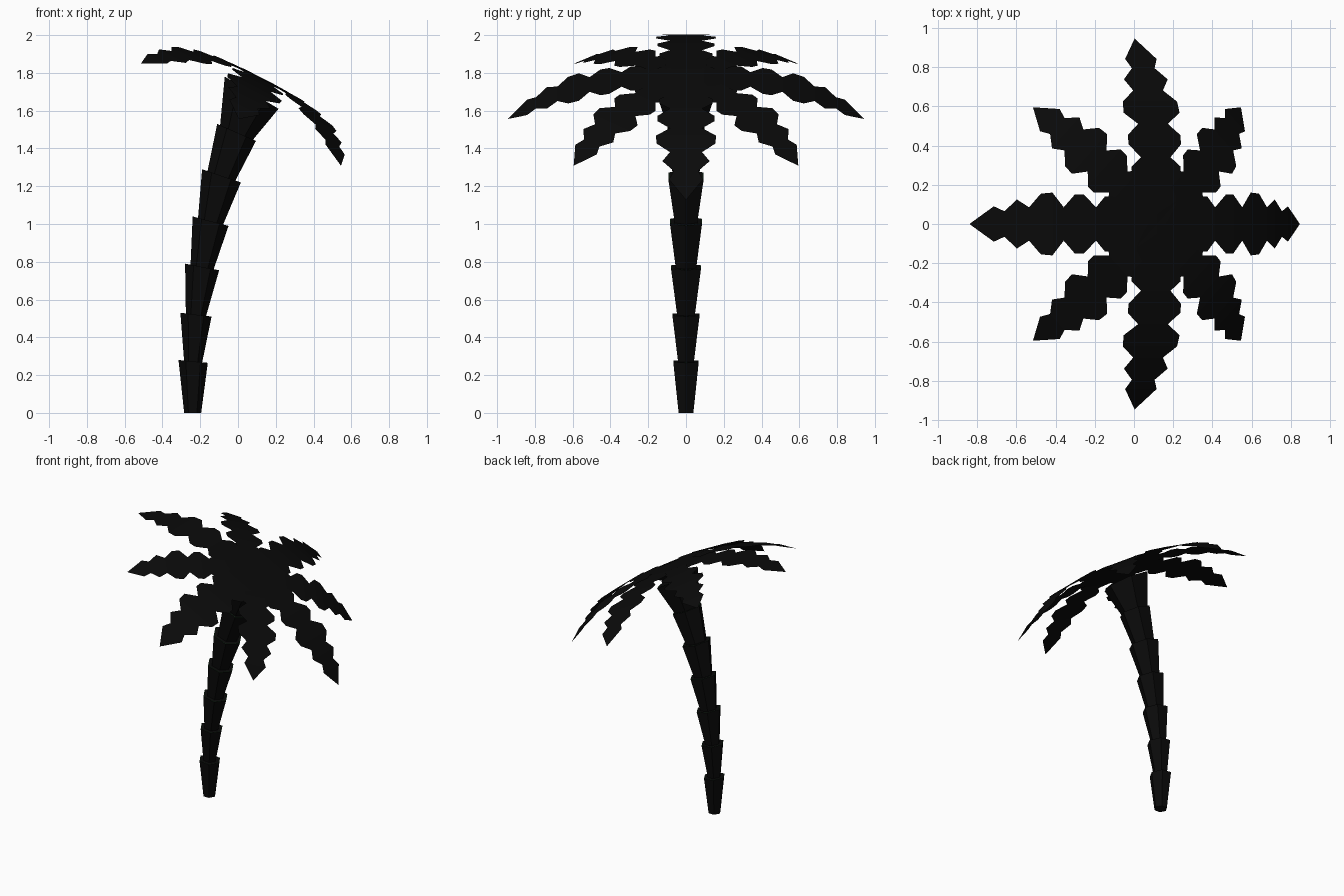
import bpy, bmesh, math
from mathutils import Vector

if "Cube" in bpy.data.objects:
    bpy.data.objects.remove(bpy.data.objects["Cube"])


def material(name, rgb):
    m = bpy.data.materials.new(name)
    m.diffuse_color = (*rgb, 1)
    m.use_nodes = True
    m.node_tree.nodes["Principled BSDF"].inputs["Base Color"].default_value = m.diffuse_color
    return m


BLACK = material("near_black", (0.003, 0.003, 0.003))
GREEN = material("dark_green", (0.006, 0.025, 0.008))


def finish(bm, name):
    me = bpy.data.meshes.new(name)
    bm.to_mesh(me)
    bm.free()
    me.materials.append(BLACK)
    me.materials.append(GREEN)
    ob = bpy.data.objects.new(name, me)
    bpy.context.collection.objects.link(ob)
    return ob


# Trunk: stacked flared hexagonal cups; each rim is its left and right (x, z) point
rims = [((-0.285, 0), (-0.195, 0)),
        ((-0.315, 0.28), (-0.16, 0.265)),
        ((-0.305, 0.53), (-0.14, 0.51)),
        ((-0.28, 0.79), (-0.10, 0.755)),
        ((-0.24, 1.04), (-0.05, 0.99)),
        ((-0.19, 1.29), (0.015, 1.22)),
        ((-0.11, 1.53), (0.095, 1.44)),
        ((-0.07, 1.78), (0.215, 1.61))]
taper = [1, 0.62, 0.65, 0.68, 0.7, 0.72, 0.85]


def ring(bm, rim, k):
    (lx, lz), (rx, rz) = rim
    c = Vector(((lx + rx) / 2, 0, (lz + rz) / 2))
    h = Vector(((rx - lx) / 2, 0, (rz - lz) / 2))
    side = Vector((0, h.length, 0))
    return [bm.verts.new(c + k * (math.cos(i * math.pi / 3) * h + math.sin(i * math.pi / 3) * side))
            for i in range(6)]


for n in range(7):
    bm = bmesh.new()
    loops = [ring(bm, rims[n], taper[n]), ring(bm, rims[n + 1], 1), ring(bm, rims[n + 1], 0.94)]
    for j in range(2):
        for i in range(6):
            k = (i + 1) % 6
            f = bm.faces.new((loops[j][i], loops[j][k], loops[j + 1][k], loops[j + 1][i]))
            f.material_index = j  # green lip on each rim
    bm.faces.new(loops[0][::-1])
    bm.faces.new(loops[2])
    finish(bm, f"trunk_segment_{n + 1}")

# Fronds: drooping serrated strips around a tilted crown
TILT = math.radians(27)
CROWN = Vector((0.11, 0, 1.765))
U = Vector((math.cos(TILT), 0, -math.sin(TILT)))
V = Vector((0, 1, 0))
N = Vector((math.sin(TILT), 0, math.cos(TILT)))
# (fraction along the frond, half width)
outline = [(0.0, 0.05), (0.10, 0.11), (0.15, 0.11), (0.20, 0.08), (0.26, 0.14), (0.31, 0.14),
           (0.36, 0.085), (0.43, 0.15), (0.48, 0.15), (0.54, 0.085), (0.60, 0.16), (0.66, 0.155),
           (0.72, 0.085), (0.78, 0.125), (0.84, 0.065), (0.89, 0.09)]


def frond(name, angle, size):
    bm = bmesh.new()
    out = math.cos(angle) * U + math.sin(angle) * V
    across = -math.sin(angle) * U + math.cos(angle) * V

    def mid(s):
        return CROWN + size * (0.945 * s * out + (0.015 - 0.25 * s ** 2.8) * N)

    rows = [[bm.verts.new(mid(s) + across * w * size * d) for d in (-1, 0, 1)] for s, w in outline]
    for a, b in zip(rows, rows[1:]):
        for i in range(2):
            bm.faces.new((a[i], b[i], b[i + 1], a[i + 1]))
    tip = bm.verts.new(mid(1))
    for i in range(2):
        bm.faces.new((rows[-1][i], tip, rows[-1][i + 1]))
    finish(bm, name)


for i in range(8):
    frond(f"frond_{i + 1}", i * math.pi / 4, 0.89 if i % 2 else 1.0)
